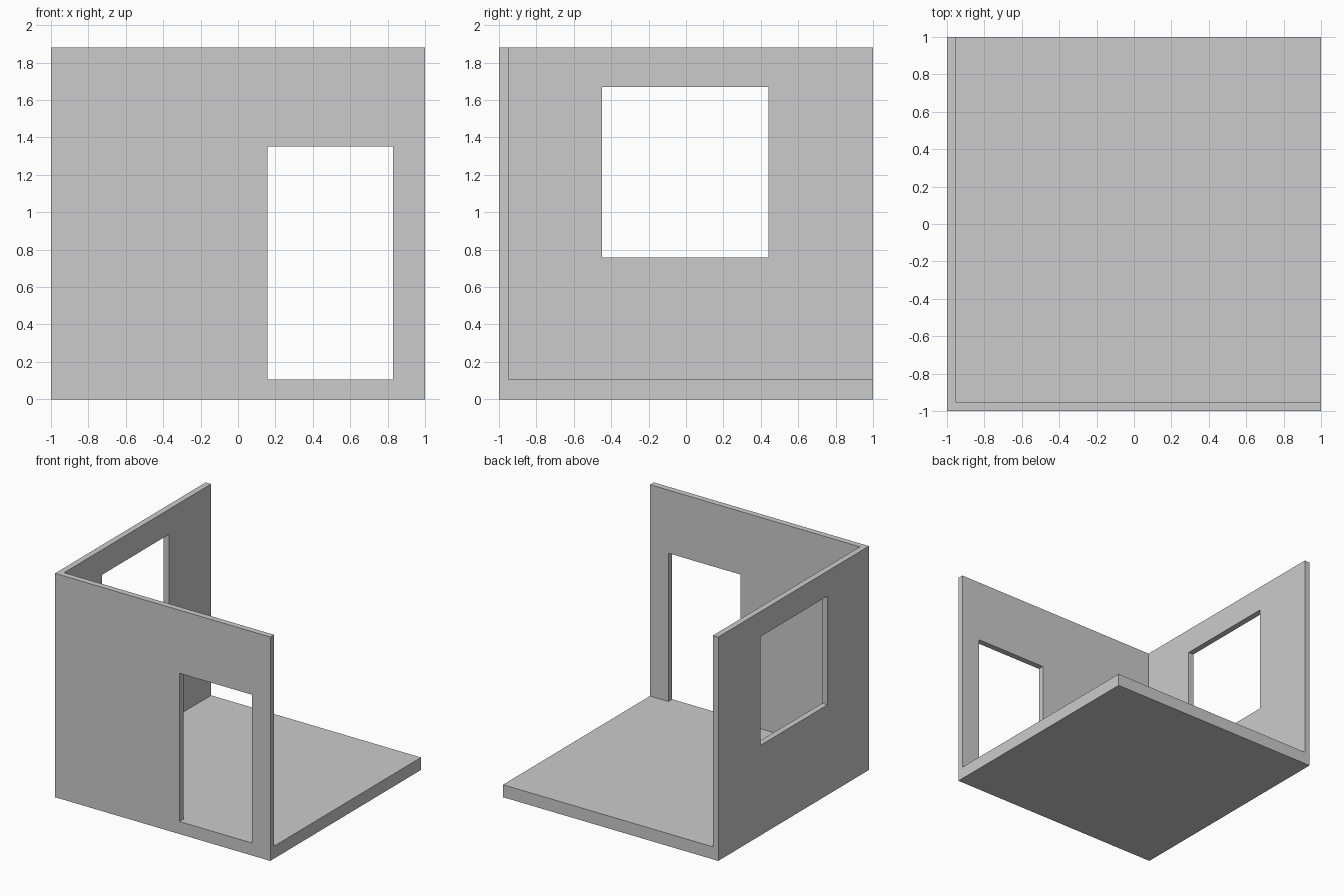
import bpy
import bmesh
from mathutils import Matrix, Vector

if "Cube" in bpy.data.objects:
    bpy.data.objects.remove(bpy.data.objects["Cube"])

HEIGHT = 1.88
WALL = 0.05
FLOOR = 0.105


def box(name, lo, hi):
    """Axis-aligned box between two corners."""
    lo, hi = Vector(lo), Vector(hi)
    mesh = bpy.data.meshes.new(name)
    bm = bmesh.new()
    matrix = Matrix.Translation((lo + hi) / 2) @ Matrix.Diagonal((*(hi - lo), 1))
    bmesh.ops.create_cube(bm, size=1, matrix=matrix)
    bm.to_mesh(mesh)
    bm.free()
    obj = bpy.data.objects.new(name, mesh)
    bpy.context.collection.objects.link(obj)
    return obj


def cut(target, cutter):
    """Subtract the cutter, apply the result and discard the cutter."""
    cutter.hide_render = True
    mod = target.modifiers.new(cutter.name, 'BOOLEAN')
    mod.operation = 'DIFFERENCE'
    mod.solver = 'EXACT'
    mod.object = cutter
    bpy.context.view_layer.objects.active = target
    bpy.ops.object.modifier_apply(modifier=mod.name)
    bpy.data.objects.remove(cutter, do_unlink=True)


# Floor slab with front and left walls, as one continuous shell
room = box("room_shell", (-1, -1, 0), (1, 1, HEIGHT))
cut(room, box("interior_cutter", (-1 + WALL, -1 + WALL, FLOOR), (1.5, 1.5, 2.5)))

# Doorway in the front wall, its sill level with the floor
cut(room, box("doorway_cutter", (0.157, -1.2, FLOOR), (0.828, -0.8, 1.35)))

# Window opening in the left wall
cut(room, box("window_cutter", (-1.2, -0.45, 0.757), (-0.8, 0.44, 1.67)))
